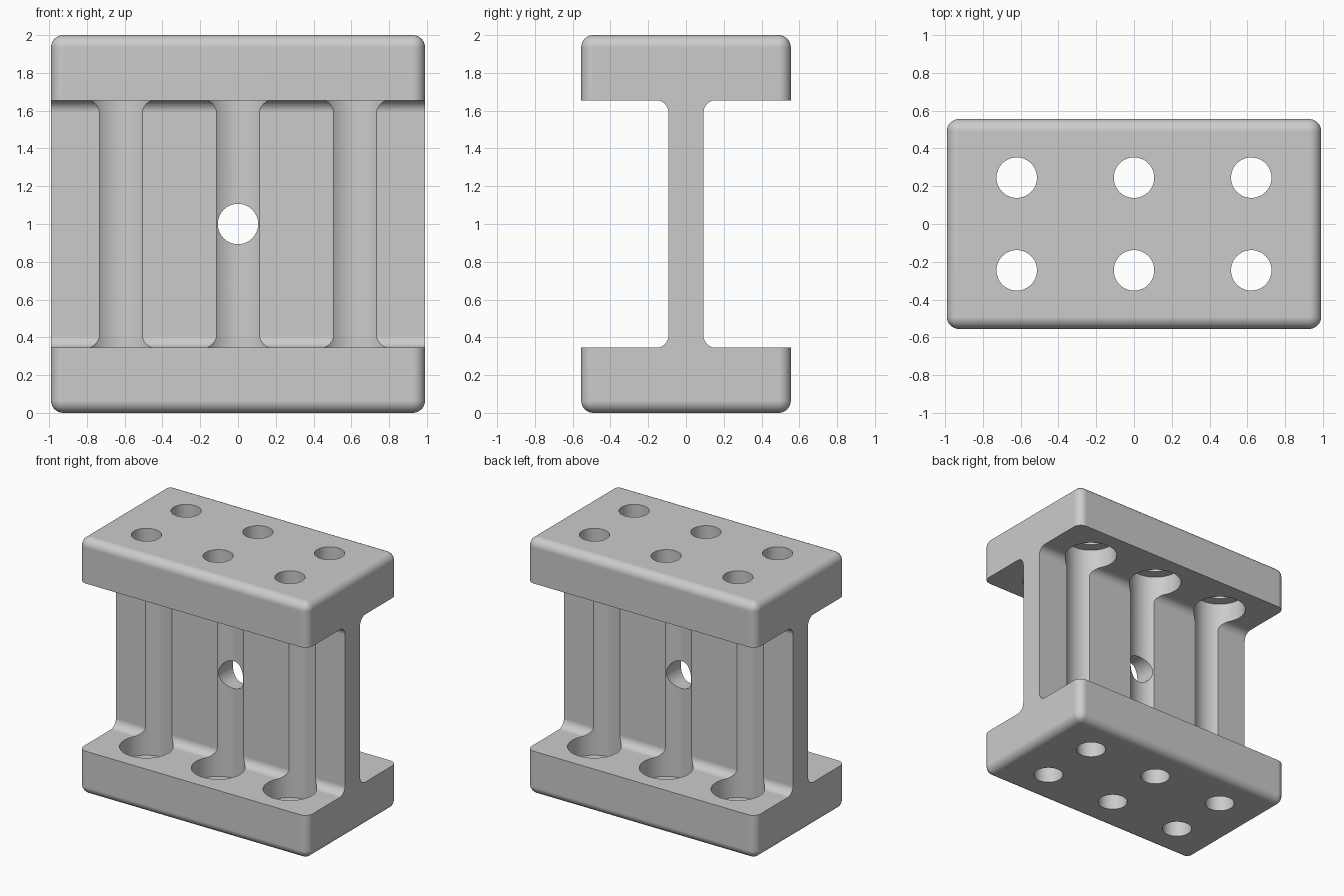
import bpy, bmesh, math
from mathutils import Matrix, Vector

cube = bpy.data.objects.get("Cube")
if cube:
    bpy.data.objects.remove(cube, do_unlink=True)

HX, HY, H = 0.99, 0.555, 2.0      # half length, half width, height
FLANGE, WEB, R = 0.345, 0.093, 0.065
BOLT_X, BOLT_Y = 0.62, 0.245
BOLT_R, POCKET_R, POCKET_Z = 0.107, 0.19, 0.19

grey = bpy.data.materials.new("plain grey")
grey.use_nodes = True
colour = (0.6, 0.6, 0.6, 1)
grey.diffuse_color = colour
grey.node_tree.nodes["Principled BSDF"].inputs["Base Color"].default_value = colour


def make_object(name, bm):
    bmesh.ops.recalc_face_normals(bm, faces=bm.faces)
    mesh = bpy.data.meshes.new(name)
    bm.to_mesh(mesh)
    bm.free()
    mesh.materials.append(grey)
    obj = bpy.data.objects.new(name, mesh)
    bpy.context.collection.objects.link(obj)
    return obj


def add_cylinder(bm, radius, length, matrix):
    bmesh.ops.create_cone(bm, cap_ends=True, segments=64, radius1=radius,
                          radius2=radius, depth=length, matrix=matrix)


# I-shaped section: one quarter with its fillet, mirrored to four
quarter = [(HY, 0), (HY, FLANGE)]
for i in range(11):
    a = math.pi / 2 * i / 10
    quarter.append((WEB + R - R * math.sin(a), FLANGE + R - R * math.cos(a)))
right = quarter + [(y, H - z) for y, z in reversed(quarter)]
section = right + [(-y, z) for y, z in reversed(right)]

# Extrude the section along x
bm = bmesh.new()
end = bm.faces.new([bm.verts.new((-HX, y, z)) for y, z in section])
extruded = bmesh.ops.extrude_face_region(bm, geom=[end], use_keep_orig=True)
moved = [g for g in extruded["geom"] if isinstance(g, bmesh.types.BMVert)]
bmesh.ops.translate(bm, verts=moved, vec=(2 * HX, 0, 0))
bmesh.ops.recalc_face_normals(bm, faces=bm.faces)


# Round the flange corners and outer rims; the inner rims stay sharp
def is_rounded(edge):
    a, b = (v.co for v in edge.verts)
    outer_rim = abs(a.z - b.z) < 1e-4 and abs(a.z - H / 2) > H / 2 - 1e-4
    corner = (abs(a.z - b.z) > 0.2 and abs(a.y) > HY - 1e-4)
    return outer_rim or corner


bmesh.ops.bevel(bm, geom=[e for e in bm.edges if is_rounded(e)], offset=R,
                offset_type='OFFSET', segments=8, profile=0.5,
                affect='EDGES', clamp_overlap=False)
block = make_object("flanged_block", bm)

# Cutters: bolt holes, wide pockets grooving the web, and the cross hole
holes, pockets, cross = bmesh.new(), bmesh.new(), bmesh.new()
for x in (-BOLT_X, 0, BOLT_X):
    for y in (-BOLT_Y, BOLT_Y):
        place = Matrix.Translation(Vector((x, y, H / 2)))
        add_cylinder(holes, BOLT_R, H + 0.2, place)
        add_cylinder(pockets, POCKET_R, H - 2 * POCKET_Z, place)
add_cylinder(cross, BOLT_R, 0.6,
             Matrix.Translation((0, 0, H / 2)) @ Matrix.Rotation(math.pi / 2, 4, 'X'))

bpy.context.view_layer.objects.active = block
for name, cutter_bm in (("pocket_cutter", pockets), ("bolt_hole_cutter", holes),
                        ("cross_hole_cutter", cross)):
    cutter = make_object(name, cutter_bm)
    cutter.hide_render = True
    mod = block.modifiers.new(name, 'BOOLEAN')
    mod.operation = 'DIFFERENCE'
    mod.solver = 'EXACT'
    mod.object = cutter
    bpy.ops.object.modifier_apply(modifier=mod.name)
    bpy.data.objects.remove(cutter, do_unlink=True)

# Smooth the curved walls, keep flat faces flat
bpy.ops.object.select_all(action='DESELECT')
block.select_set(True)
bpy.ops.object.shade_smooth_by_angle(angle=math.radians(30))
weighted = block.modifiers.new("even_normals", 'WEIGHTED_NORMAL')
weighted.keep_sharp = True
